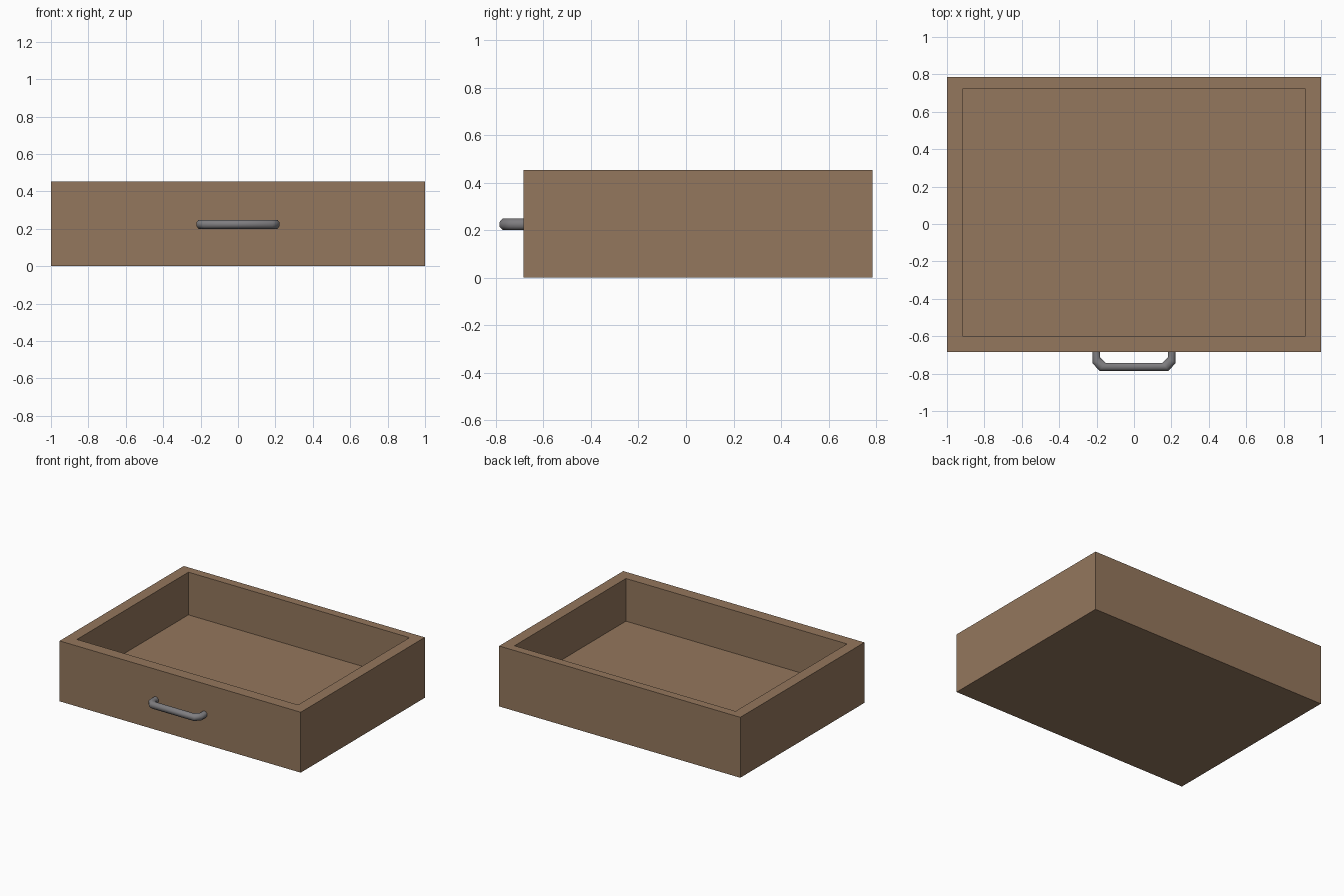
import bpy, bmesh, math
from mathutils import Vector

if "Cube" in bpy.data.objects:
    bpy.data.objects.remove(bpy.data.objects["Cube"])


def material(name, colour):
    m = bpy.data.materials.new(name)
    m.diffuse_color = (*colour, 1)
    m.use_nodes = True
    m.node_tree.nodes["Principled BSDF"].inputs["Base Color"].default_value = m.diffuse_color
    return m


def add_object(name, bm, mat):
    bmesh.ops.recalc_face_normals(bm, faces=bm.faces[:])
    me = bpy.data.meshes.new(name)
    bm.to_mesh(me)
    bm.free()
    me.materials.append(mat)
    ob = bpy.data.objects.new(name, me)
    bpy.context.collection.objects.link(ob)
    return ob


wood = material("brown wood", (0.296, 0.184, 0.109))
metal = material("grey metal", (0.21, 0.205, 0.215))

# Drawer box: nested rectangles bridged into a hollow tray with a thick floor
outer = (-1.0, 1.0, -0.685, 0.785)
inner = (-0.917, 0.917, -0.598, 0.722)
bm = bmesh.new()
loops = []
for (x0, x1, y0, y1), z in ((outer, 0.0), (outer, 0.453), (inner, 0.453), (inner, 0.133)):
    loops.append([bm.verts.new(p) for p in ((x0, y0, z), (x1, y0, z), (x1, y1, z), (x0, y1, z))])
for a, b in zip(loops, loops[1:]):
    for i in range(4):
        j = (i + 1) % 4
        bm.faces.new((a[i], a[j], b[j], b[i]))
bm.faces.new(loops[0])
bm.faces.new(loops[-1])
add_object("drawer_box", bm, wood)

# Pull handle: octagonal bar swept between its outer and inner outlines
half = [((-0.223, -0.680), (-0.181, -0.680)),
        ((-0.223, -0.743), (-0.181, -0.714)),
        ((-0.185, -0.785), (-0.153, -0.742))]
path = half + [((-a[0], a[1]), (-b[0], b[1])) for a, b in reversed(half)]
sides = 8
flat = math.cos(math.pi / sides)
bm = bmesh.new()
rings = []
for a, b in path:
    a, b = Vector((*a, 0.224)), Vector((*b, 0.224))
    ring = []
    for k in range(sides):
        t = 2 * math.pi * (k + 0.5) / sides
        p = (a + b) / 2 + (a - b) / 2 * math.cos(t) / flat
        p.z += 0.024 * math.sin(t) / flat
        ring.append(bm.verts.new(p))
    rings.append(ring)
for a, b in zip(rings, rings[1:]):
    for i in range(sides):
        j = (i + 1) % sides
        bm.faces.new((a[i], a[j], b[j], b[i]))
bm.faces.new(rings[0])
bm.faces.new(rings[-1])
handle = add_object("pull_handle", bm, metal)
bpy.context.view_layer.objects.active = handle
handle.select_set(True)
bpy.ops.object.shade_smooth_by_angle(angle=math.radians(50))
